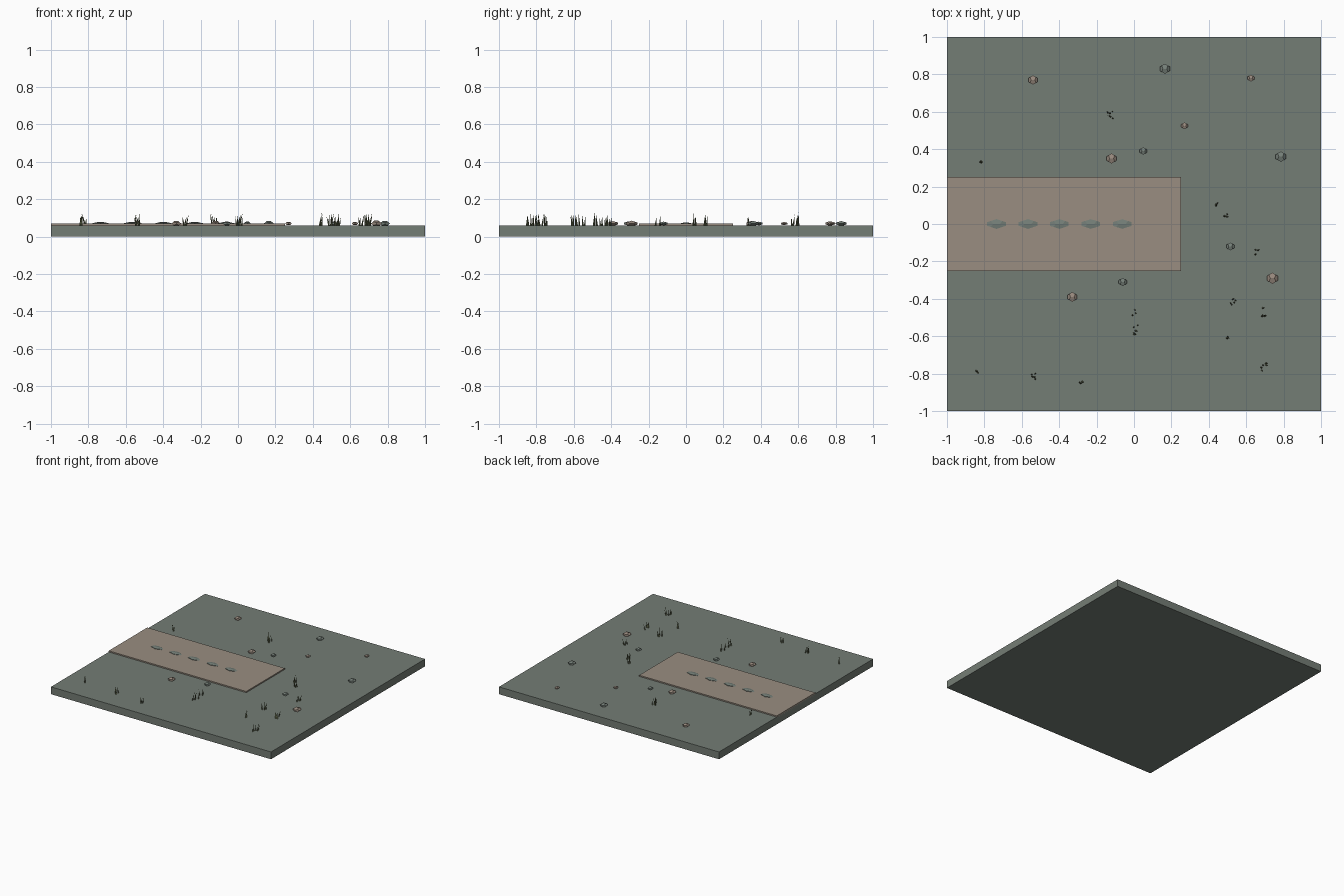
import bpy, bmesh, math, random
from mathutils import Vector, Matrix

if "Cube" in bpy.data.objects:
    bpy.data.objects.remove(bpy.data.objects["Cube"])

random.seed(7)


def mat(name, r, g, b):
    m = bpy.data.materials.new(name)
    m.diffuse_color = (r, g, b, 1)
    m.use_nodes = True
    m.node_tree.nodes["Principled BSDF"].inputs["Base Color"].default_value = m.diffuse_color
    return m


MOSS = mat("grey green ground", 0.175, 0.205, 0.178)
SAND = mat("sandy path", 0.32, 0.27, 0.22)
GREY = mat("grey green stone", 0.18, 0.215, 0.19)
TAN = mat("tan stone", 0.31, 0.25, 0.205)
GRASS = mat("dry olive grass", 0.13, 0.15, 0.075)


def finish(bm, name, material):
    bmesh.ops.recalc_face_normals(bm, faces=bm.faces[:])
    me = bpy.data.meshes.new(name)
    bm.to_mesh(me)
    bm.free()
    me.materials.append(material)
    ob = bpy.data.objects.new(name, me)
    bpy.context.collection.objects.link(ob)
    return ob


def box(name, lo, hi, material):
    lo, hi = Vector(lo), Vector(hi)
    bm = bmesh.new()
    bmesh.ops.create_cube(bm, size=1)
    bmesh.ops.scale(bm, vec=hi - lo, verts=bm.verts[:])
    bmesh.ops.translate(bm, vec=(lo + hi) / 2, verts=bm.verts[:])
    return finish(bm, name, material)


def stone(name, centre, half, material):
    """Flattened dodecahedron, half sizes given per axis."""
    t = (1 + math.sqrt(5)) / 2
    r = 1 / t
    signs = (-1, 1)
    pts = [(a, b, c) for a in signs for b in signs for c in signs]
    for a in signs:
        for b in signs:
            pts += [(0, b * t, a * r), (a * r, 0, b * t), (a * t, b * r, 0)]
    # faces: hull, then merge the coplanar triangles into pentagons
    bm = bmesh.new()
    for p in pts:
        bm.verts.new(p)
    bmesh.ops.convex_hull(bm, input=bm.verts[:])
    bmesh.ops.dissolve_limit(bm, angle_limit=0.05, verts=bm.verts[:], edges=bm.edges[:])
    bmesh.ops.scale(bm, vec=[h / t for h in half], verts=bm.verts[:])
    bmesh.ops.translate(bm, vec=centre, verts=bm.verts[:])
    return finish(bm, name, material)


def tuft(name, x, y, count, spread):
    """Thin leaning cones standing on the ground."""
    bm = bmesh.new()
    for i in range(count):
        h = random.uniform(0.045, 0.075)
        px = x + random.uniform(-0.6, 0.6) * spread
        py = y + random.uniform(-1, 1) * spread
        lean = (Matrix.Rotation(random.uniform(-0.28, 0.28), 4, 'Y')
                @ Matrix.Rotation(random.uniform(-0.15, 0.15), 4, 'X'))
        m = (Matrix.Translation((px, py, 0.057)) @ lean
             @ Matrix.Translation((0, 0, h / 2)))
        bmesh.ops.create_cone(bm, cap_ends=True, segments=4, radius1=0.005,
                              radius2=0, depth=h, matrix=m)
    return finish(bm, name, GRASS)


# Ground slab and raised path
box("ground_slab", (-1, -1, 0), (1, 1, 0.06), MOSS)
box("path", (-1, -0.25, 0.05), (0.25, 0.25, 0.07), SAND)

# Row of stepping stones along the path
for i in range(5):
    stone(f"stepping_stone_{i + 1}", (-0.735 + i * 0.168, 0, 0.07),
          (0.05, 0.026, 0.007), GREY)

# Scattered pebbles: x, y, radius, colour
pebbles = [
    (-0.54, 0.77, 0.025, TAN), (0.165, 0.83, 0.027, GREY),
    (0.625, 0.78, 0.018, TAN), (0.27, 0.525, 0.018, TAN),
    (0.05, 0.39, 0.020, GREY), (-0.12, 0.35, 0.027, TAN),
    (0.785, 0.36, 0.028, GREY), (0.515, -0.12, 0.021, GREY),
    (0.74, -0.29, 0.030, TAN), (-0.06, -0.31, 0.022, GREY),
    (-0.33, -0.39, 0.026, TAN),
]
for i, (x, y, r, m) in enumerate(pebbles):
    stone(f"pebble_{i + 1}", (x, y, 0.07), (r, r, r * 0.5), m)

# Grass tufts: x, y, blades, spread
tufts = [
    (-0.81, 0.33, 3, 0.015), (-0.12, 0.57, 6, 0.035), (0.445, 0.10, 3, 0.015),
    (0.49, 0.035, 4, 0.02), (0.655, -0.15, 3, 0.015), (0.53, -0.42, 5, 0.022),
    (0.70, -0.47, 6, 0.03), (0.50, -0.60, 3, 0.01), (0.69, -0.77, 5, 0.025),
    (0.00, -0.475, 3, 0.02), (0.01, -0.565, 5, 0.025), (-0.285, -0.84, 3, 0.015),
    (-0.53, -0.82, 5, 0.025), (-0.845, -0.785, 4, 0.018),
]
for i, t in enumerate(tufts):
    tuft(f"grass_tuft_{i + 1}", *t)
